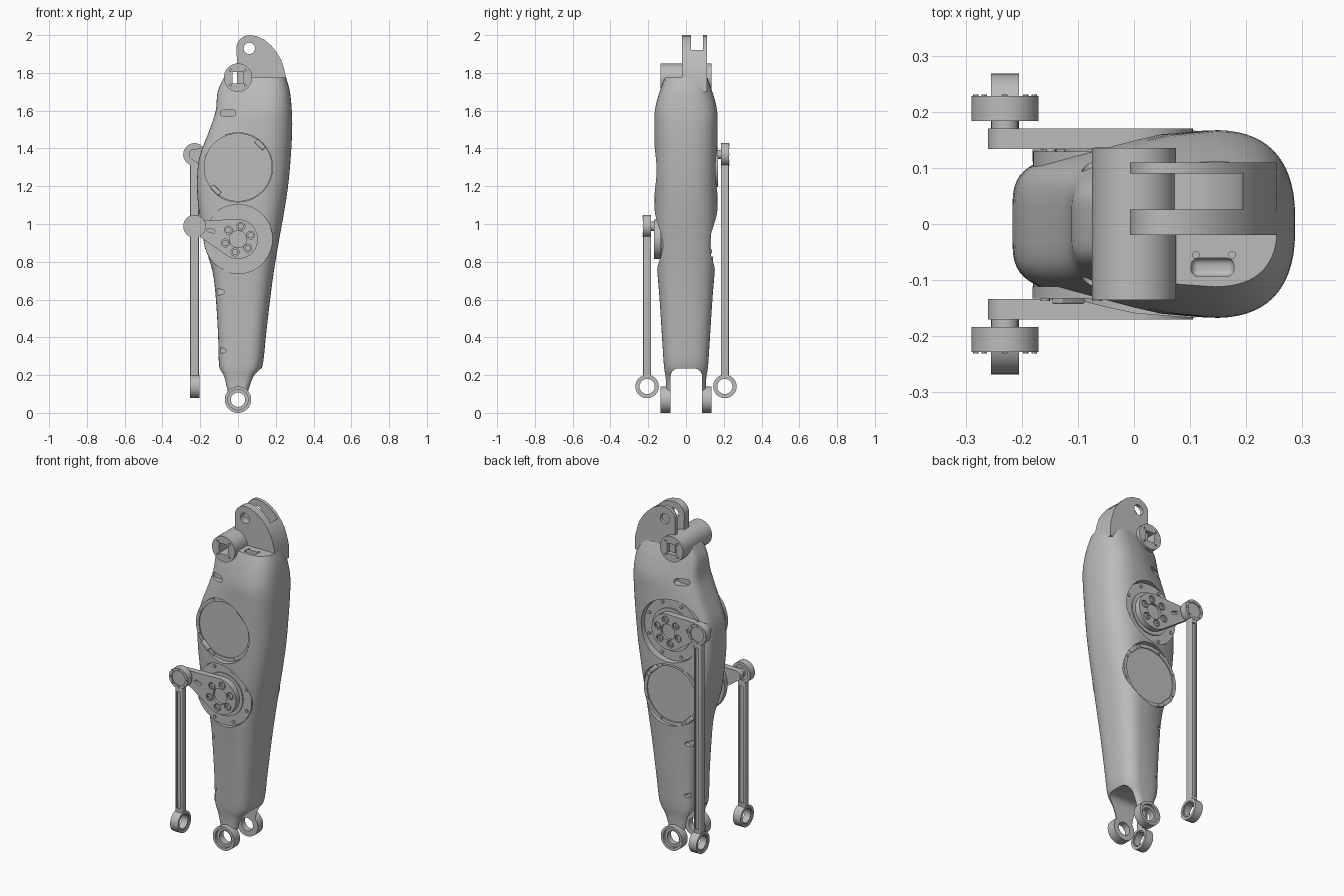
import bpy, bmesh, math
from mathutils import Matrix, Vector

if "Cube" in bpy.data.objects:
    bpy.data.objects.remove(bpy.data.objects["Cube"])

grey = bpy.data.materials.new("plain_grey")
grey.use_nodes = True
grey.diffuse_color = (0.5, 0.5, 0.5, 1)
grey.node_tree.nodes["Principled BSDF"].inputs["Base Color"].default_value = (0.5, 0.5, 0.5, 1)
parts = []
TURN = {"x": Matrix.Rotation(math.pi / 2, 4, "Y"),
        "y": Matrix.Rotation(math.pi / 2, 4, "X"), "z": Matrix()}


def finish(name, bm):
    bmesh.ops.recalc_face_normals(bm, faces=bm.faces)
    mesh = bpy.data.meshes.new(name)
    bm.to_mesh(mesh)
    bm.free()
    mesh.materials.append(grey)
    ob = bpy.data.objects.new(name, mesh)
    bpy.context.collection.objects.link(ob)
    parts.append(ob)
    return ob


def cyl(name, loc, r, depth, axis="y", seg=48):
    bm = bmesh.new()
    bmesh.ops.create_cone(bm, cap_ends=True, segments=seg, radius1=r, radius2=r,
                          depth=depth, matrix=Matrix.Translation(loc) @ TURN[axis])
    return finish(name, bm)


def disc(name, x, z, r, y0, y1, seg=48):
    return cyl(name, (x, (y0 + y1) / 2, z), r, abs(y1 - y0), "y", seg)


def box(name, loc, size, bevel=0.0):
    bm = bmesh.new()
    bmesh.ops.create_cube(bm, size=1, matrix=Matrix.Translation(loc) @ Matrix.Diagonal((*size, 1)))
    if bevel:
        bmesh.ops.bevel(bm, geom=bm.edges[:], offset=bevel, segments=5, profile=0.5, affect="EDGES")
    return finish(name, bm)


def prism(name, pts, start, step):
    # pts are 3D points of a flat outline, extruded by step
    bm = bmesh.new()
    face = bm.faces.new([bm.verts.new(Vector(p) + Vector(start)) for p in pts])
    new = bmesh.ops.extrude_face_region(bm, geom=[face])["geom"]
    bmesh.ops.translate(bm, verts=[v for v in new if isinstance(v, bmesh.types.BMVert)], vec=step)
    return finish(name, bm)


def hull(name, circles, y0, y1):
    bm = bmesh.new()
    for x, z, r in circles:
        for i in range(48):
            a = math.tau * i / 48
            for y in (y0, y1):
                bm.verts.new((x + r * math.cos(a), y, z + r * math.sin(a)))
    out = bmesh.ops.convex_hull(bm, input=bm.verts[:])
    bmesh.ops.delete(bm, geom=[v for v in bm.verts if not v.link_faces], context="VERTS")
    bmesh.ops.dissolve_limit(bm, angle_limit=0.01, verts=bm.verts[:], edges=bm.edges[:])
    return finish(name, bm)


def boolean(ob, other, kind="DIFFERENCE"):
    mod = ob.modifiers.new("cut", "BOOLEAN")
    mod.operation, mod.solver, mod.object = kind, "EXACT", other
    bpy.context.view_layer.objects.active = ob
    bpy.ops.object.modifier_apply(modifier=mod.name)
    parts.remove(other)
    bpy.data.objects.remove(other)


def ring(name, loc, axis, outer, inner, width):
    ob = cyl(name, loc, outer, width, axis)
    boolean(ob, cyl("cutter", loc, inner, width * 2, axis))
    return ob


def polar(x, z, r, n, start=0.0):
    return [(x + r * math.cos(start + math.tau * i / n),
             z + r * math.sin(start + math.tau * i / n)) for i in range(n)]


# main shell: height, left edge, right edge, half width, taper toward the left
sections = [
    (0.06, -0.05, 0.05, 0.105, 1), (0.13, -0.065, 0.07, 0.105, 1), (0.19, -0.08, 0.095, 0.108, 1),
    (0.25, -0.1, 0.13, 0.117, .95), (0.4, -0.105, 0.147, 0.127, .9), (0.6, -0.117, 0.17, 0.14, .85),
    (0.75, -0.135, 0.19, 0.152, .8), (0.9, -0.18, 0.215, 0.162, .78), (1.05, -0.205, 0.242, 0.166, .75),
    (1.2, -0.217, 0.265, 0.167, .75), (1.35, -0.205, 0.279, 0.167, .75), (1.5, -0.15, 0.287, 0.167, .74),
    (1.6, -0.118, 0.285, 0.165, .68), (1.7, -0.108, 0.275, 0.14, .66), (1.775, -0.075, 0.255, 0.112, .75)]


def spline(a, b, c, d, t):
    return 0.5 * (2 * b + (c - a) * t + (2 * a - 5 * b + 4 * c - d) * t**2 + (3 * b - a - 3 * c + d) * t**3)


rows = []
last = len(sections) - 1
for i in range(last):
    quad = [sections[min(max(i + k, 0), last)] for k in (-1, 0, 1, 2)]
    for k in range(4):
        rows.append([spline(*v, k / 4) for v in zip(*quad)])
rows.append(sections[-1])

bm = bmesh.new()
loops = []
for z, left, right, half, taper in rows:
    w = right - left
    mid = right - 0.37 * w
    loop = []
    for i in range(64):
        a = math.tau * (i + 0.5) / 64
        c, s = math.cos(a), math.sin(a)
        n, rx = (2.6, 0.37 * w) if c > 0 else (4.5, 0.63 * w)
        x = math.copysign(abs(c) ** (2 / n), c) * rx
        t = min(max(-x / rx, 0), 1)
        narrow = 1 - (1 - taper) * t * t * (3 - 2 * t)
        y = math.copysign(abs(s) ** (2 / n), s) * half * narrow
        loop.append(bm.verts.new((mid + x, y, z)))
    loops.append(loop)
for lo, hi in zip(loops, loops[1:]):
    for i in range(64):
        j = (i + 1) % 64
        bm.faces.new((lo[i], lo[j], hi[j], hi[i]))
bm.faces.new(loops[0])
bm.faces.new(loops[-1])
shell = finish("leg_shell", bm)

# bottom fork with bosses
for s in (-1, 1):
    boolean(shell, disc("boss", 0, 0.07, 0.07, s * 0.06, s * 0.135), "UNION")
boolean(shell, box("cutter", (0.002, 0.002, 0), (0.6, 0.166, 0.47), 0.04))
boolean(shell, disc("cutter", 0, 0.07, 0.038, -0.3, 0.3))
for s in (-1, 1):
    boolean(shell, disc("cutter", 0, 0.07, 0.054, s * 0.12, s * 0.2))
    # round pockets and small side slots
    for z in (0.92, 1.3):
        boolean(shell, disc("cutter", 0, z, 0.183, s * 0.122, s * 0.3))
    for x, z, r in ((-0.1, 0.64, 0.02), (-0.09, 0.33, 0.018)):
        boolean(shell, hull("cutter", [(x - 0.015, z, r), (x + 0.015, z, r * 0.6)], s * 0.085, s * 0.25))
    boolean(shell, hull("cutter", [(-0.075, 1.587, 0.018), (-0.03, 1.587, 0.018)], s * 0.09, s * 0.25))
# slot and screw holes in the top ledge
boolean(shell, box("cutter", (0.14, -0.077, 1.775), (0.076, 0.032, 0.1), 0.012))
for x in (0.11, 0.175):
    boolean(shell, cyl("cutter", (x, -0.055, 1.775), 0.006, 0.05, "z", 16))

# top clevis
outline = [(-0.005, 1.7), (-0.007, 1.93)]
outline += [(0.062 + 0.07 * math.cos(a), 1.93 + 0.07 * math.sin(a))
            for a in [math.pi * (1 - k / 16) for k in range(1, 9)]]
outline += [(0.1, 1.994), (0.14, 1.975), (0.175, 1.945), (0.205, 1.908),
            (0.228, 1.87), (0.243, 1.825), (0.255, 1.775), (0.255, 1.7)]
clevis = prism("top_clevis", [(x, 0, z) for x, z in outline], (0, -0.02, 0), (0, 0.13, 0))
boolean(clevis, disc("cutter", 0.06, 1.93, 0.135, 0.026, 0.09, 64))
boolean(clevis, disc("cutter", 0.06, 1.93, 0.03, -0.3, 0.3))

# cross tube with square socket
tube = disc("cross_tube", 0, 1.775, 0.075, -0.135, 0.135, 64)
boolean(tube, box("cutter", (0, 0, 1.775), (0.06, 0.6, 0.06)))
for s in (-1, 1):
    for x, z in polar(0, 1.775, 0.055, 4, math.pi / 4):
        boolean(tube, disc("cutter", x, z, 0.006, s * 0.115, s * 0.2, 12))
boolean(shell, box("cutter", (0, 0, 1.775), (0.06, 0.6, 0.06)))

for s, side, crank_z, cover_z in ((-1, "front", 0.92, 1.3), (1, "back", 1.3, 0.92)):
    # motor cover
    ring(side + "_cover_rim", (0, s * 0.122, cover_z), "y", 0.181, 0.161, 0.022)
    disc(side + "_cover", 0, cover_z, 0.163, s * 0.1, s * 0.127, 64)
    for x, z in polar(0, cover_z, 0.171, 8, 0.4):
        disc(side + "_cover_bolt", x, z, 0.008, s * 0.125, s * 0.137, 12)
    for a in (0.8, 0.8 + math.pi):
        x, z = 0.168 * math.cos(a), cover_z + 0.168 * math.sin(a)
        tab = box(side + "_cover_tab", (0, 0, 0), (0.025, 0.03, 0.06), 0.004)
        tab.matrix_world = Matrix.Translation((x, s * 0.128, z)) @ Matrix.Rotation(-a, 4, "Y")

    # drive plate and crank arm
    disc(side + "_drive_plate", 0, crank_z, 0.18, s * 0.1, s * 0.129, 64)
    for x, z in polar(0, crank_z, 0.16, 8, 0.4):
        disc(side + "_plate_bolt", x, z, 0.009, s * 0.125, s * 0.136, 12)
    disc(side + "_hub_step", 0, crank_z, 0.125, s * 0.12, s * 0.136, 64)
    end_z = crank_z + 0.068
    arm = hull(side + "_crank", [(0, crank_z, 0.105), (-0.23, end_z, 0.03)], s * 0.134, s * 0.17)
    boolean(arm, disc("cutter", 0, crank_z, 0.045, s * 0.155, s * 0.2))
    boolean(arm, hull("cutter", [(-0.155, end_z - 0.02, 0.009), (-0.13, end_z - 0.028, 0.009)],
                      s * 0.155, s * 0.2))
    for x, z in polar(0, crank_z, 0.07, 6, 0.3):
        boolean(arm, disc("cutter", x, z, 0.021, s * 0.16, s * 0.2, 24))
        bolt = disc(side + "_hub_bolt", x, z, 0.016, s * 0.155, s * 0.168, 24)
        boolean(bolt, disc("cutter", x, z, 0.008, s * 0.163, s * 0.2, 6))

    # push rod: upper joint, grooved bar, lower eye
    y = s * 0.206
    disc(side + "_joint_pin", -0.23, end_z, 0.024, s * 0.16, s * 0.222, 24)
    ring(side + "_upper_eye", (-0.23, y, end_z), "y", 0.06, 0.043, 0.044)
    ring(side + "_upper_bearing", (-0.23, y, end_z), "y", 0.044, 0.02, 0.032)
    for x, z in polar(-0.23, end_z, 0.052, 8):
        disc(side + "_eye_screw", x, z, 0.005, y, s * 0.231, 8)
    top, low = end_z - 0.05, 0.19
    bar = box(side + "_push_rod", (-0.23, y, (top + low) / 2), (0.046, 0.042, top - low), 0.006)
    for d in (-1, 1):
        boolean(bar, box("cutter", (-0.23, y + d * 0.021, (top + low) / 2),
                         (0.022, 0.014, top - low - 0.06)))
    ring(side + "_lower_eye", (-0.23, y, 0.14), "x", 0.062, 0.046, 0.05)
    ring(side + "_lower_bearing", (-0.23, y, 0.14), "x", 0.048, 0.04, 0.038)

# smooth round surfaces, keep hard edges
bpy.ops.object.select_all(action="DESELECT")
for ob in parts:
    ob.select_set(True)
bpy.context.view_layer.objects.active = shell
bpy.ops.object.shade_smooth_by_angle(angle=math.radians(32))
